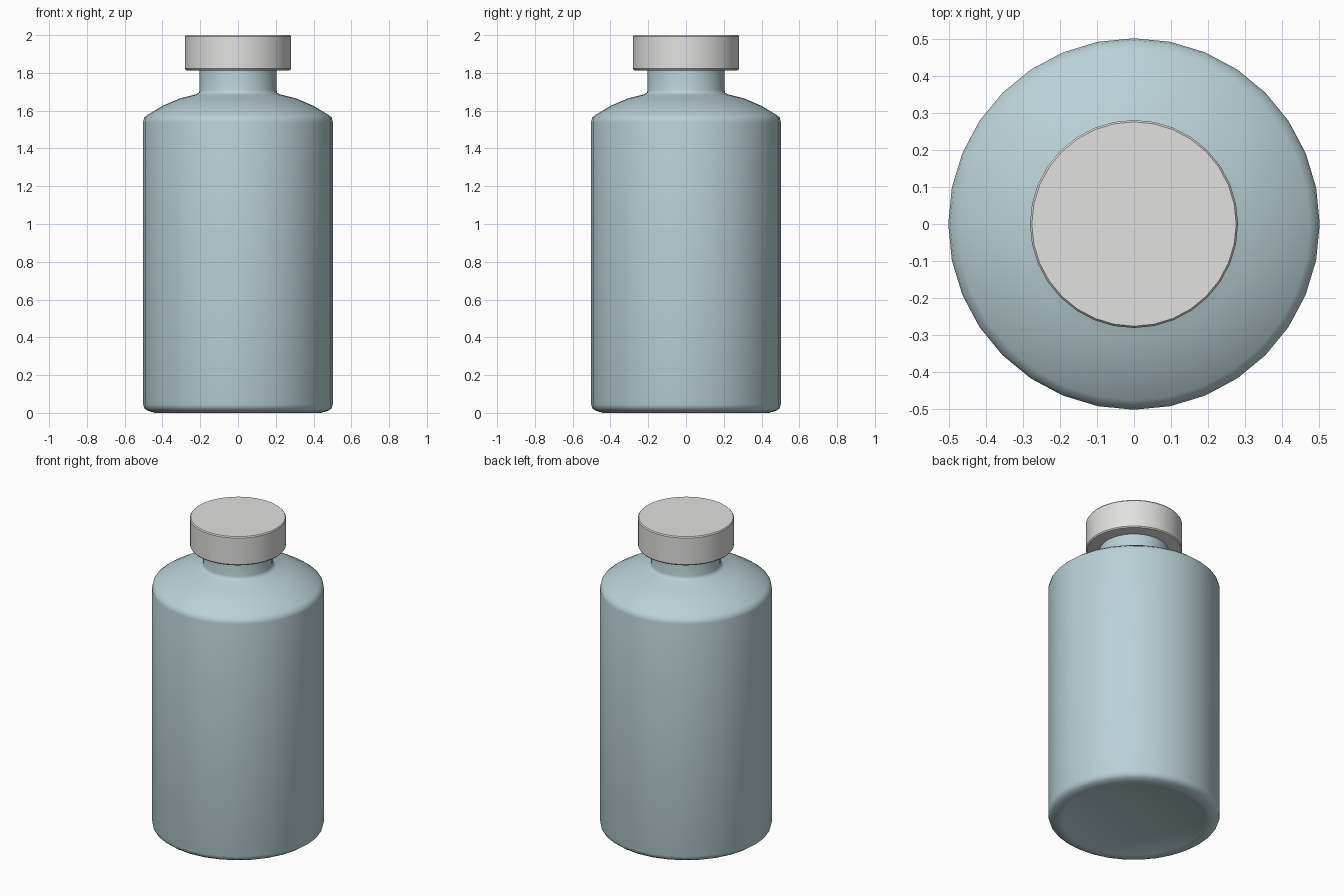
import bpy, bmesh, math

if "Cube" in bpy.data.objects:
    bpy.data.objects.remove(bpy.data.objects["Cube"])

SEG = 32


def material(name, rgb):
    m = bpy.data.materials.new(name)
    m.diffuse_color = (*rgb, 1)
    m.use_nodes = True
    m.node_tree.nodes["Principled BSDF"].inputs["Base Color"].default_value = m.diffuse_color
    return m


def lathe(name, profile, mat, angle=35):
    """Revolve (radius, height) points about z; radius 0 closes an end."""
    bm = bmesh.new()
    rings = []
    for r, z in profile:
        if r == 0:
            rings.append([bm.verts.new((0, 0, z))] * SEG)
        else:
            rings.append([bm.verts.new((r * math.cos(2 * math.pi * i / SEG),
                                        r * math.sin(2 * math.pi * i / SEG), z))
                          for i in range(SEG)])
    for a, b in zip(rings, rings[1:]):
        for i in range(SEG):
            j = (i + 1) % SEG
            bm.faces.new(list(dict.fromkeys((a[i], a[j], b[j], b[i]))))
    bmesh.ops.recalc_face_normals(bm, faces=bm.faces[:])
    mesh = bpy.data.meshes.new(name)
    bm.to_mesh(mesh)
    bm.free()
    mesh.materials.append(mat)
    ob = bpy.data.objects.new(name, mesh)
    bpy.context.collection.objects.link(ob)
    bpy.ops.object.select_all(action='DESELECT')
    ob.select_set(True)
    bpy.context.view_layer.objects.active = ob
    bpy.ops.object.shade_smooth_by_angle(angle=math.radians(angle))
    return ob


glass = material("pale blue", (0.49, 0.64, 0.67))
plastic = material("light grey", (0.75, 0.75, 0.74))

# Bottle: hollowed base, straight wall, rounded shoulder and neck
lathe("bottle_body", [
    (0, 0.05), (0.2, 0.042), (0.35, 0.022), (0.42, 0.005), (0.44, 0.0),
    (0.48, 0.012), (0.497, 0.025), (0.502, 0.045),
    (0.502, 1.54), (0.497, 1.563), (0.476, 1.58), (0.397, 1.627),
    (0.307, 1.665), (0.222, 1.686), (0.208, 1.694), (0.203, 1.71),
    (0.203, 1.83), (0, 1.83)], glass, 50)

# Cap: short disc with softened rims
lathe("cap", [
    (0, 1.815), (0.265, 1.812), (0.276, 1.815), (0.281, 1.822),
    (0.281, 1.993), (0.276, 2.0), (0, 2.0)], plastic, 30)
